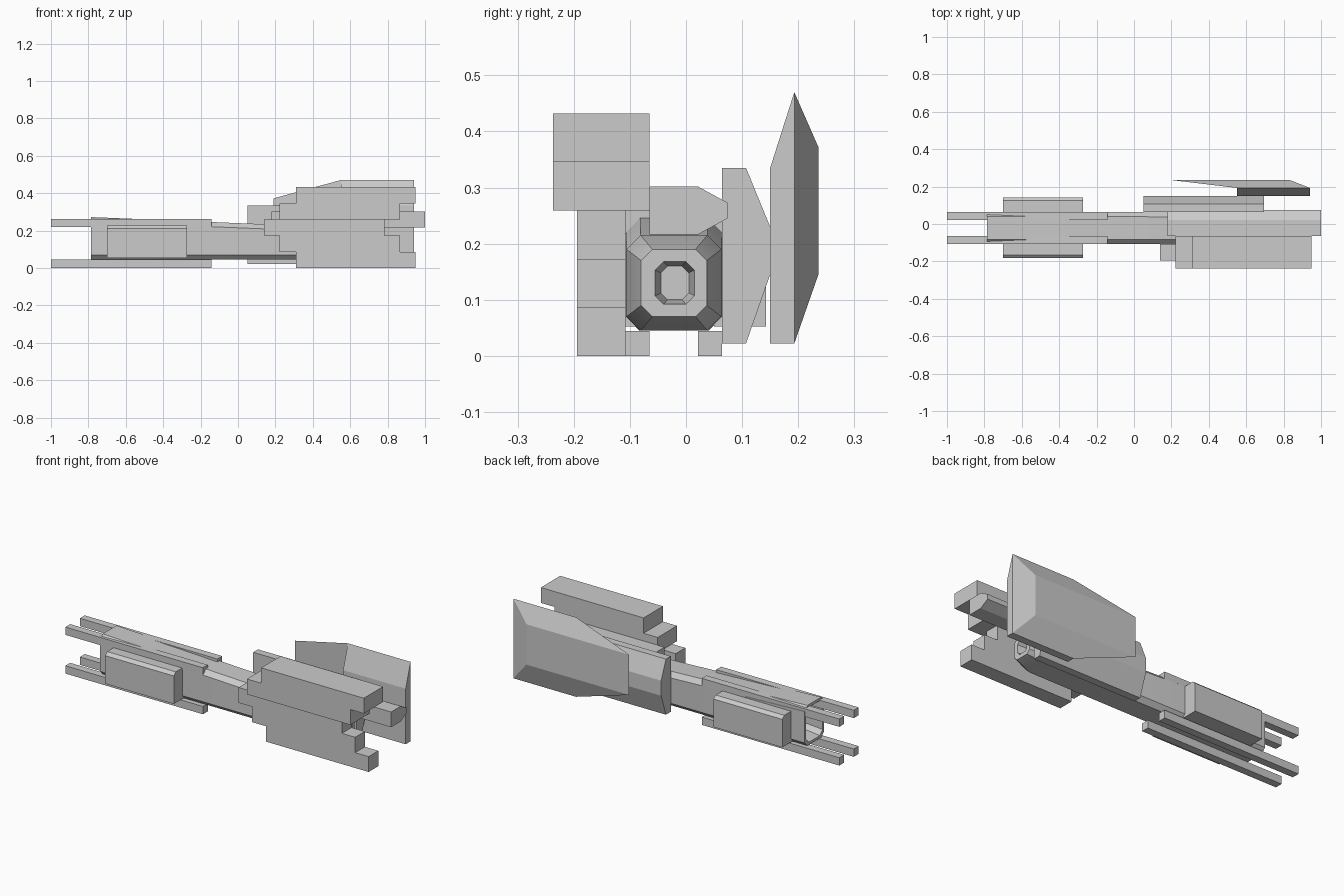
import bpy, bmesh

if "Cube" in bpy.data.objects:
    bpy.data.objects.remove(bpy.data.objects["Cube"])


def finish(name, bm, smooth=False):
    bmesh.ops.remove_doubles(bm, verts=bm.verts, dist=1e-5)
    bmesh.ops.recalc_face_normals(bm, faces=bm.faces)
    me = bpy.data.meshes.new(name)
    bm.to_mesh(me)
    bm.free()
    ob = bpy.data.objects.new(name, me)
    bpy.context.collection.objects.link(ob)
    if smooth:
        bpy.context.view_layer.objects.active = ob
        ob.select_set(True)
        bpy.ops.object.shade_smooth_by_angle(angle=0.6)
        ob.select_set(False)
    return ob


def loft(name, rings, smooth=False):
    """Skin a list of equal-length vertex rings and cap both ends."""
    bm = bmesh.new()
    vs = [[bm.verts.new(p) for p in r] for r in rings]
    n = len(vs[0])
    for a, b in zip(vs, vs[1:]):
        for i in range(n):
            j = (i + 1) % n
            bm.faces.new((a[i], a[j], b[j], b[i]))
    bm.faces.new(vs[0])
    bm.faces.new(vs[-1])
    return finish(name, bm, smooth)


def prism(name, prof, x0, x1):
    return loft(name, [[(x, y, z) for y, z in prof] for x in (x0, x1)])


def box(name, x0, x1, y0, y1, z0, z1):
    return prism(name, [(y0, z0), (y1, z0), (y1, z1), (y0, z1)], x0, x1)


def chamfered(x, y0, y1, z0, z1, c):
    return [(x, y, z) for y, z in (
        (y0 + c, z0), (y1 - c, z0), (y1, z0 + c), (y1, z1 - c),
        (y1 - c, z1), (y0 + c, z1), (y0, z1 - c), (y0, z0 + c))]


# four long rails
for y0, y1 in ((-0.108, -0.065), (0.021, 0.064)):
    for z0 in (0.0, 0.218):
        box("rail", -1.0, -0.143, y0, y1, z0, z0 + 0.044)

# tapering chamfered barrel, recessed at both ends
loft("barrel", [
    chamfered(-0.68, -0.08, 0.037, 0.08, 0.235, 0.022),
    chamfered(-0.785, -0.095, 0.052, 0.06, 0.257, 0.025),
    chamfered(-0.785, -0.108, 0.065, 0.045, 0.272, 0.025),
    chamfered(0.6, -0.106, 0.063, 0.045, 0.215, 0.025),
    chamfered(0.70, -0.08, 0.037, 0.07, 0.19, 0.02),
    chamfered(0.70, -0.055, 0.015, 0.092, 0.168, 0.015),
    chamfered(0.65, -0.045, 0.005, 0.1, 0.16, 0.012)], True)

# side pods, mirrored about the barrel's axis
for s, off in ((1, 0.0), (-1, -0.04)):
    prof = [(0.05, 0.052), (0.143, 0.052), (0.143, 0.21),
            (0.125, 0.226), (0.05, 0.226)]
    prism("side_pod", [(s * y + off, z) for y, z in prof], -0.70, -0.272)

# stepped stack of slabs on the front side
h = 0.0865
for i, (x0, x1) in enumerate(((0.31, 0.95), (0.222, 0.866), (0.14, 0.783))):
    box("lower_slab", x0, x1, -0.194, -0.108, i * h, (i + 1) * h)
for i, (x0, x1) in enumerate(((0.222, 0.866), (0.31, 0.95))):
    box("upper_slab", x0, x1, -0.237, -0.065, 0.259 + i * h, 0.259 + (i + 1) * h)

# central spine
prism("spine", [(-0.065, 0.216), (0.021, 0.216), (0.074, 0.245),
                (0.074, 0.273), (0.021, 0.302), (-0.065, 0.302)], 0.18, 1.0)

# inner armour plate
prism("inner_armour", [(0.064, 0.022), (0.107, 0.022), (0.15, 0.145),
                       (0.15, 0.23), (0.107, 0.335), (0.064, 0.335)], 0.05, 0.695)

# outer shield: thick rear block and thin forward wedge under one flat plate
bm = bmesh.new()
V = lambda *p: bm.verts.new(p)
i0, i1, i2, i3 = [V(x, 0.15, z) for x, z in
                  ((0.55, 0.022), (0.94, 0.022), (0.94, 0.335), (0.55, 0.335))]
m0, m1, m2, m3 = [V(x, 0.193, z) for x, z in
                  ((0.55, 0.022), (0.94, 0.022), (0.94, 0.47), (0.55, 0.47))]
p0, p1, p2, p3 = [V(x, 0.236, z) for x, z in
                  ((0.19, 0.145), (0.83, 0.145), (0.83, 0.372), (0.19, 0.372))]
for f in ((i0, i1, i2, i3), (i0, i1, m1, m0), (i1, i2, m2, m1),
          (i2, i3, m3, m2), (i3, i0, m0, m3), (p0, p1, p2, p3),
          (m1, m2, p2, p1), (m0, m1, p1, p0), (m2, m3, p3, p2),
          (m3, m0, p0, p3)):
    bm.faces.new(f)
finish("outer_shield", bm)
